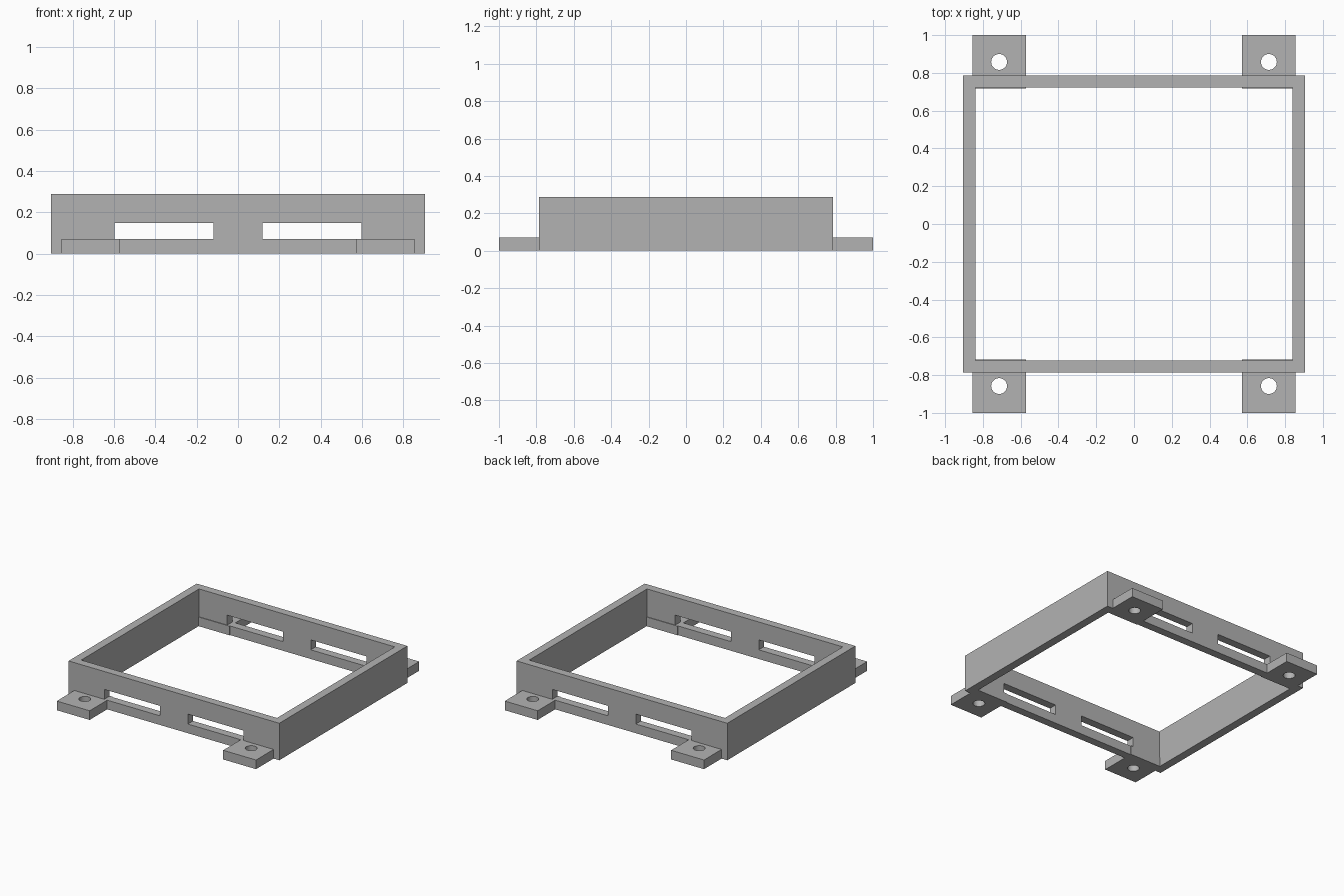
import bpy
import bmesh
from mathutils import Matrix, Vector

cube = bpy.data.objects.get("Cube")
if cube:
    bpy.data.objects.remove(cube, do_unlink=True)

# Single grey plastic colour
grey = bpy.data.materials.new("grey")
grey.use_nodes = True
colour = (0.45, 0.45, 0.45, 1)
grey.diffuse_color = colour
grey.node_tree.nodes["Principled BSDF"].inputs["Base Color"].default_value = colour


def make_object(name, bm):
    mesh = bpy.data.meshes.new(name)
    bm.to_mesh(mesh)
    bm.free()
    mesh.materials.append(grey)
    obj = bpy.data.objects.new(name, mesh)
    bpy.context.collection.objects.link(obj)
    return obj


def box(name, low, high):
    low, high = Vector(low), Vector(high)
    bm = bmesh.new()
    bmesh.ops.create_cube(bm, size=1, matrix=Matrix.Translation((low + high) / 2)
                          @ Matrix.Diagonal((high - low).to_4d()))
    return make_object(name, bm)


def cylinder(name, centre, radius, depth):
    bm = bmesh.new()
    bmesh.ops.create_cone(bm, cap_ends=True, segments=32, radius1=radius, radius2=radius,
                          depth=depth, matrix=Matrix.Translation(centre))
    return make_object(name, bm)


def mirror(obj, x, y):
    mod = obj.modifiers.new("Mirror", 'MIRROR')
    mod.use_axis = (x, y, False)
    mod.use_mirror_merge = False


def cut(obj, cutter):
    mod = obj.modifiers.new("Cut", 'BOOLEAN')
    mod.operation = 'DIFFERENCE'
    mod.solver = 'EXACT'
    mod.object = cutter
    cutter.hide_render = True
    cutter.hide_set(True)
    cutter.display_type = 'WIRE'


# Rectangular wall frame, open through the middle
frame = box("frame", (-0.904, -0.785, 0), (0.904, 0.785, 0.287))
cut(frame, box("opening_cutter", (-0.84, -0.722, -0.1), (0.84, 0.722, 0.4)))

# Pair of slots through the front and back walls
slots = box("slot_cutter", (0.119, -0.9, 0.071), (0.598, 0.9, 0.148))
mirror(slots, True, False)
cut(frame, slots)

# Four mounting tabs with screw holes
tabs = box("mounting_tabs", (0.573, 0.717, 0), (0.855, 1, 0.071))
cut(tabs, cylinder("screw_hole_cutter", (0.714, 0.858, 0.035), 0.042, 0.3))
mirror(tabs, True, True)

# Bake the cuts and remove the cutters
bpy.context.view_layer.update()
graph = bpy.context.evaluated_depsgraph_get()
baked = [(o, bpy.data.meshes.new_from_object(o.evaluated_get(graph))) for o in (frame, tabs)]
for obj, mesh in baked:
    obj.modifiers.clear()
    obj.data = mesh
for obj in list(bpy.data.objects):
    if obj.name.endswith("_cutter"):
        bpy.data.objects.remove(obj, do_unlink=True)

# Smooth hole walls, crisp edges elsewhere
bpy.ops.object.select_all(action='DESELECT')
for obj in (frame, tabs):
    obj.select_set(True)
bpy.context.view_layer.objects.active = frame
bpy.ops.object.shade_smooth_by_angle()
